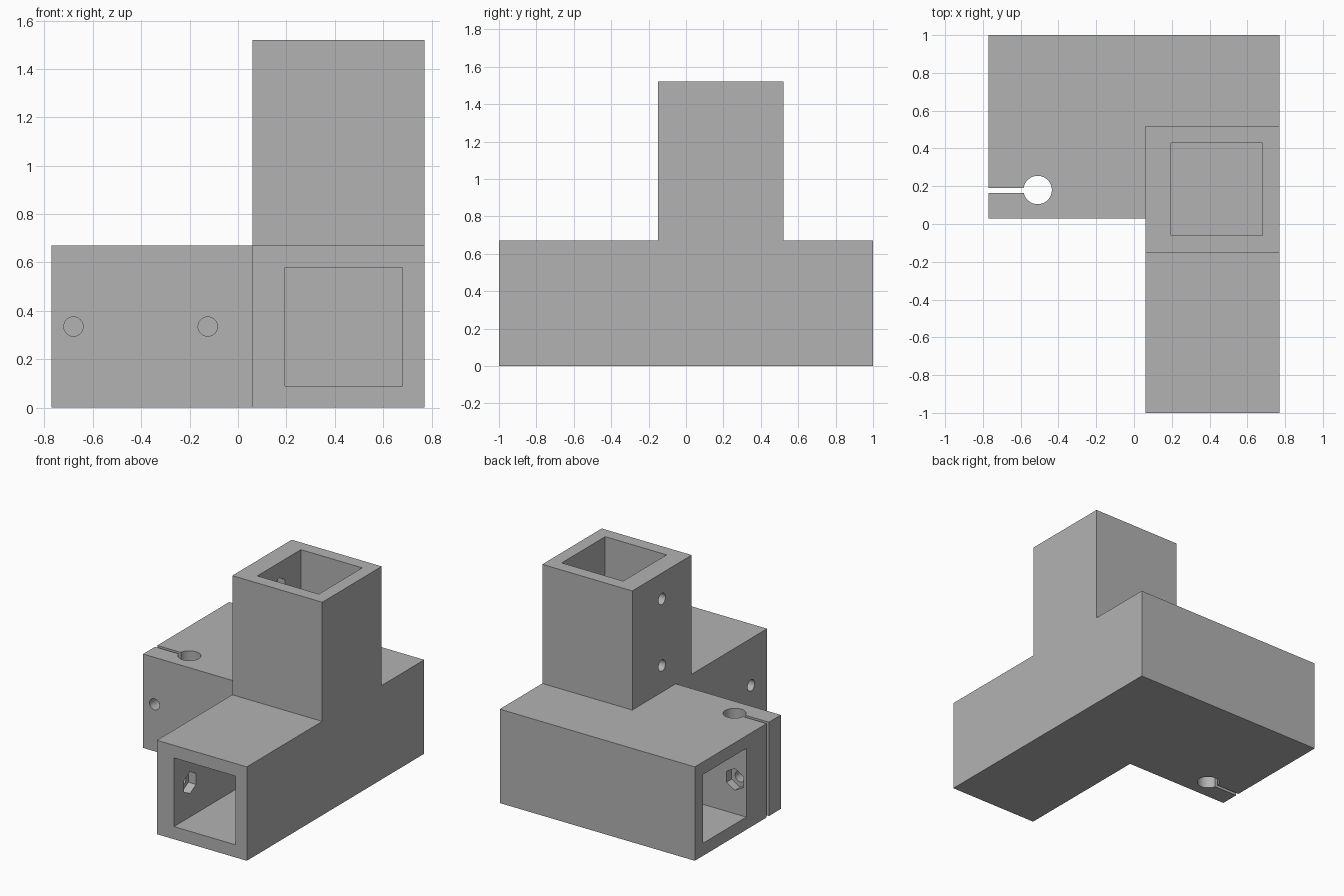
import bpy, bmesh, math
from mathutils import Matrix, Vector

if "Cube" in bpy.data.objects:
    bpy.data.objects.remove(bpy.data.objects["Cube"], do_unlink=True)

grey = bpy.data.materials.new("plain grey")
grey.use_nodes = True
GREY = (0.45, 0.45, 0.45, 1)
grey.diffuse_color = GREY
grey.node_tree.nodes["Principled BSDF"].inputs["Base Color"].default_value = GREY


def add_object(name, bm):
    bmesh.ops.recalc_face_normals(bm, faces=bm.faces)
    mesh = bpy.data.meshes.new(name)
    bm.to_mesh(mesh)
    bm.free()
    mesh.materials.append(grey)
    obj = bpy.data.objects.new(name, mesh)
    bpy.context.collection.objects.link(obj)
    return obj


def box(name, low, high):
    low, high = Vector(low), Vector(high)
    bm = bmesh.new()
    bmesh.ops.create_cube(bm, size=1, matrix=Matrix.Translation((low + high) / 2)
                          @ Matrix.Diagonal((high - low).to_4d()))
    return add_object(name, bm)


def rod(name, axis, start, end, radius, sides):
    """Prism from start, running along one axis to the coordinate end."""
    i = "xyz".index(axis)
    center = Vector(start)
    length = abs(end - center[i])
    center[i] = (center[i] + end) / 2
    turn = {"x": Matrix.Rotation(math.pi / 2, 4, "Y"),
            "y": Matrix.Rotation(math.pi / 2, 4, "X"),
            "z": Matrix.Identity(4)}[axis]
    # a hexagon gets one corner pointing up
    spin = Matrix.Rotation(math.pi / 2 if axis == "y" and sides == 6 else 0, 4, "Z")
    bm = bmesh.new()
    bmesh.ops.create_cone(bm, cap_ends=True, segments=sides, radius1=radius,
                          radius2=radius, depth=length)
    verts = bm.verts[:]
    if sides == 6:
        # put the first corner on local +x before turning
        angle = math.atan2(verts[0].co.y, verts[0].co.x)
        bmesh.ops.rotate(bm, verts=verts, matrix=Matrix.Rotation(-angle, 3, "Z"))
    bmesh.ops.transform(bm, verts=verts, matrix=Matrix.Translation(center) @ turn @ spin)
    return add_object(name, bm)


def combine(target, tool, operation):
    mod = target.modifiers.new("shape", "BOOLEAN")
    mod.operation = operation
    mod.solver = "EXACT"
    mod.object = tool
    bpy.context.view_layer.objects.active = target
    bpy.ops.object.modifier_apply(modifier=mod.name)
    bpy.data.objects.remove(tool, do_unlink=True)


# L-shaped base: wide rear arm and front arm
outline = [(-0.77, 0.03), (0.06, 0.03), (0.06, -1), (0.77, -1), (0.77, 1), (-0.77, 1)]
bm = bmesh.new()
base = bm.faces.new([bm.verts.new((x, y, 0)) for x, y in outline])
top = bmesh.ops.extrude_face_region(bm, geom=[base])["geom"]
bmesh.ops.translate(bm, vec=(0, 0, 0.67),
                    verts=[v for v in top if isinstance(v, bmesh.types.BMVert)])
connector = add_object("corner_connector", bm)

# Upright post
combine(connector, box("post", (0.06, -0.15, 0.3), (0.77, 0.52, 1.52)), "UNION")

# Square sockets in the three arms
cutters = [
    box("front_socket", (0.195, -1.1, 0.09), (0.68, -0.15, 0.58)),
    box("top_socket", (0.195, -0.06, 0.67), (0.68, 0.43, 1.62)),
    box("side_socket", (-0.87, 0.42, 0.09), (0.06, 0.91, 0.58)),
    # Clamp hole with its slot
    rod("clamp_hole", "z", (-0.51, 0.18, -0.1), 0.77, 0.075, 48),
    box("clamp_slot", (-0.87, 0.165, -0.1), (-0.53, 0.19, 0.77)),
]

# Bolt holes, each with a hexagonal nut pocket inside the socket
BOLT, NUT, POCKET = 0.04, 0.078, 0.06
for x in (-0.68, -0.125):
    cutters.append(rod("bolt_hole", "y", (x, -0.05, 0.335), 0.5, BOLT, 32))
    cutters.append(rod("nut_pocket", "y", (x, 0.42 - POCKET, 0.335), 0.5, NUT, 6))
for y, z in ((-0.82, 0.335), (-0.34, 0.335), (0.185, 1.335), (0.185, 0.86)):
    cutters.append(rod("bolt_hole", "x", (0, y, z), 0.3, BOLT, 32))
    cutters.append(rod("nut_pocket", "x", (0.195 - POCKET, y, z), 0.3, NUT, 6))

for cutter in cutters:
    combine(connector, cutter, "DIFFERENCE")

# Merge flat areas, keep crisp edges and smooth bores
bm = bmesh.new()
bm.from_mesh(connector.data)
bmesh.ops.remove_doubles(bm, verts=bm.verts, dist=0.0001)
bmesh.ops.dissolve_limit(bm, angle_limit=0.01, verts=bm.verts, edges=bm.edges)
bm.to_mesh(connector.data)
bm.free()

bpy.ops.object.select_all(action="DESELECT")
connector.select_set(True)
bpy.context.view_layer.objects.active = connector
bpy.ops.object.shade_smooth_by_angle(angle=math.radians(30))
